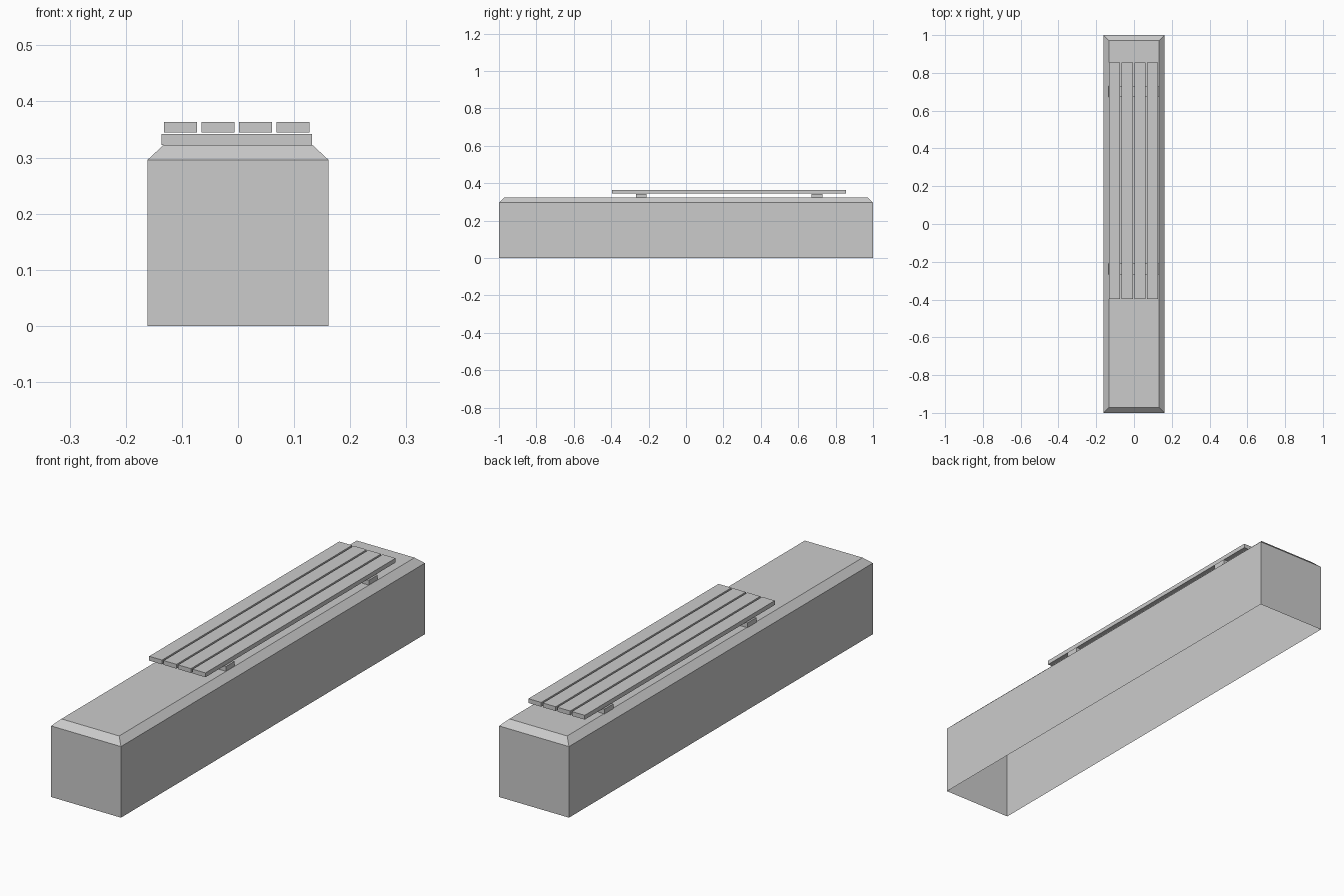
import bpy
import bmesh
from mathutils import Matrix

cube = bpy.data.objects.get("Cube")
if cube:
    bpy.data.objects.remove(cube, do_unlink=True)

# One plain grey for everything
GREY = (0.6, 0.6, 0.6, 1.0)
grey = bpy.data.materials.new("light grey")
grey.use_nodes = True
grey.diffuse_color = GREY
grey.node_tree.nodes["Principled BSDF"].inputs["Base Color"].default_value = GREY


def finish(name, bm):
    bmesh.ops.recalc_face_normals(bm, faces=bm.faces)
    mesh = bpy.data.meshes.new(name)
    bm.to_mesh(mesh)
    bm.free()
    mesh.materials.append(grey)
    obj = bpy.data.objects.new(name, mesh)
    bpy.context.collection.objects.link(obj)
    return obj


def box(name, low, high):
    size = [b - a for a, b in zip(low, high)]
    mid = [(a + b) / 2 for a, b in zip(low, high)]
    bm = bmesh.new()
    bmesh.ops.create_cube(bm, size=1, matrix=Matrix.Translation(mid) @ Matrix.Diagonal((*size, 1)))
    return finish(name, bm)


# Plinth: hollow shell, open underneath, with a chamfered top rim
HALF_X, HALF_Y, RIM_Z, TOP_Z, CHAMFER = 0.161, 1.0, 0.296, 0.322, 0.028
bm = bmesh.new()
rings = []
for inset, z in ((0, 0), (0, RIM_Z), (CHAMFER, TOP_Z)):
    x, y = HALF_X - inset, HALF_Y - inset
    rings.append([bm.verts.new((sx * x, sy * y, z))
                  for sx, sy in ((-1, -1), (1, -1), (1, 1), (-1, 1))])
for lower, upper in zip(rings, rings[1:]):
    for i in range(4):
        j = (i + 1) % 4
        bm.faces.new((lower[i], lower[j], upper[j], upper[i]))
bm.faces.new(rings[-1])
finish("plinth", bm)

# Cross bearers under the seat
for label, y in (("front", -0.239), ("back", 0.701)):
    box(f"{label}_bearer", (-0.136, y - 0.029, TOP_Z), (0.132, y + 0.029, 0.342))

# Seat slats running lengthwise, just clear of the bearers
for i in range(4):
    x = -0.132 + i * 0.0668
    box(f"seat_slat_{i + 1}", (x, -0.396, 0.345), (x + 0.059, 0.855, 0.363))
